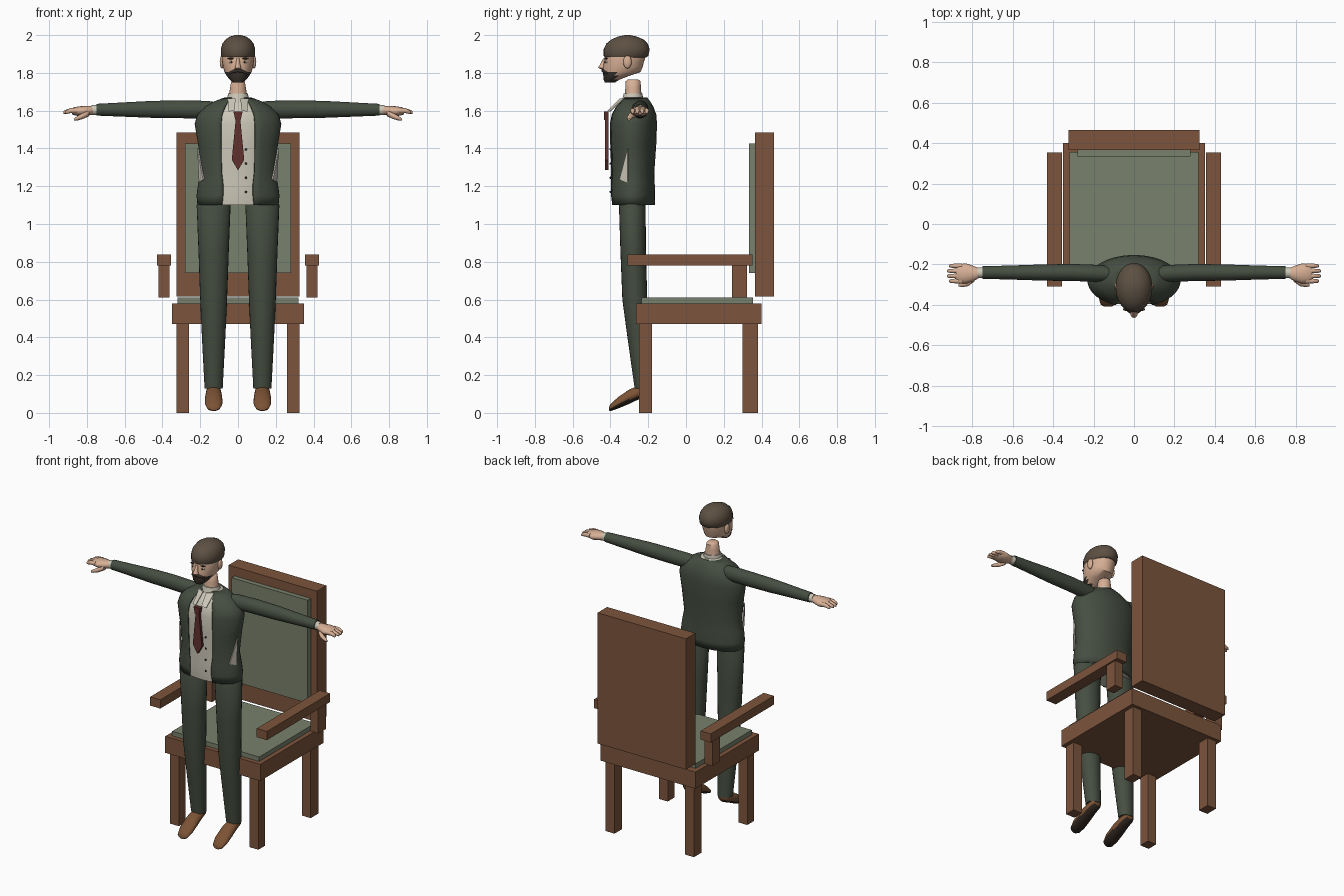
import bpy, bmesh
from math import sin, cos, pi, asin
from mathutils import Vector

if "Cube" in bpy.data.objects:
    bpy.data.objects.remove(bpy.data.objects["Cube"])


def material(name, *rgb):
    m = bpy.data.materials.new(name)
    m.use_nodes = True
    m.diffuse_color = (*rgb, 1)
    m.node_tree.nodes["Principled BSDF"].inputs["Base Color"].default_value = (*rgb, 1)
    return m


wood = material("wood", .2, .09, .046)
fabric = material("green upholstery", .19, .22, .15)
suit = material("suit green", .06, .075, .052)
skin = material("skin", .68, .43, .3)
linen = material("shirt linen", .6, .57, .48)
tie_red = material("tie red", .12, .03, .027)
hair = material("hair brown", .11, .08, .055)
beard = material("beard dark", .04, .03, .022)
leather = material("shoe leather", .2, .085, .035)
sole = material("sole dark", .03, .02, .015)


def finish(name, bm, mats, angle=45):
    bmesh.ops.recalc_face_normals(bm, faces=bm.faces)
    mesh = bpy.data.meshes.new(name)
    bm.to_mesh(mesh)
    bm.free()
    for m in mats:
        mesh.materials.append(m)
    ob = bpy.data.objects.new(name, mesh)
    bpy.context.collection.objects.link(ob)
    if angle:
        bpy.ops.object.select_all(action="DESELECT")
        ob.select_set(True)
        bpy.context.view_layer.objects.active = ob
        bpy.ops.object.shade_smooth_by_angle(angle=angle * pi / 180)
    return ob


def box(name, mat, x, y, z):
    """Box from (min, max) pairs."""
    bm = bmesh.new()
    bmesh.ops.create_cube(bm, size=1)
    for v in bm.verts:
        v.co = [(a + b) / 2 + c * (b - a) for (a, b), c in zip((x, y, z), v.co)]
    return finish(name, bm, [mat], 0)


def ball(name, mat, centre, radii):
    bm = bmesh.new()
    bmesh.ops.create_uvsphere(bm, u_segments=14, v_segments=8, radius=1)
    for v in bm.verts:
        v.co = [c + r * p for c, r, p in zip(centre, radii, v.co)]
    return finish(name, bm, [mat], 80)


def loft(name, mats, rings, axis="z", n=24, gaps=None, rule=None):
    """Skin ellipses (t, cu, cv, ru, rv) along an axis; gaps leave the front open."""
    order = {"z": (1, 2, 0), "x": (0, 1, 2), "y": (1, 0, 2)}[axis]
    bm, loops = bmesh.new(), []
    for i, (t, cu, cv, ru, rv) in enumerate(rings):
        a0 = asin(min(.95, gaps[i] / ru)) if gaps else 0
        loop = []
        for k in range(n):
            a = a0 + (2 * pi - 2 * a0) * k / (n - 1 if gaps else n)
            p = (t, cu + ru * sin(a), cv - rv * cos(a))
            co = (p[1], p[2], p[0]) if axis == "z" else [p[j] for j in order]
            loop.append(bm.verts.new(co))
        loops.append(loop)
    for a, b in zip(loops, loops[1:]):
        for k in range(n - 1 if gaps else n):
            j = (k + 1) % n
            bm.faces.new((a[k], a[j], b[j], b[k]))
    if not gaps:
        bm.faces.new(loops[0])
        bm.faces.new(loops[-1])
    bmesh.ops.recalc_face_normals(bm, faces=bm.faces)
    bm.normal_update()
    if rule:
        for f in bm.faces:
            f.material_index = rule(f.calc_center_median(), f.normal)
    return finish(name, bm, mats)


def plate(name, mat, points, depth):
    """Outline pushed out along a direction."""
    bm = bmesh.new()
    f = bm.faces.new([bm.verts.new(p) for p in points])
    new = bmesh.ops.extrude_face_region(bm, geom=[f])["geom"]
    bmesh.ops.translate(bm, vec=depth, verts=[g for g in new if isinstance(g, bmesh.types.BMVert)])
    return finish(name, bm, [mat], 0)


def fb(z, cx, rx, front, back):
    """Upright ring given by its front and back extent."""
    return (z, cx, (front + back) / 2, rx, (back - front) / 2)


# Chair
box("seat_frame", wood, (-.35, .35), (-.265, .4), (.47, .58))
box("seat_cushion", fabric, (-.32, .32), (-.235, .355), (.58, .61))
box("chair_back", wood, (-.325, .325), (.365, .465), (.615, 1.485))
box("back_cushion", fabric, (-.28, .28), (.333, .365), (.74, 1.425))

SIDES = (("left", 1), ("right", -1))
for side, s in SIDES:
    def span(a, b):
        return tuple(sorted((s * a, s * b)))
    box(side + "_front_chair_leg", wood, span(.26, .325), (-.25, -.18), (0, .47))
    box(side + "_back_chair_leg", wood, span(.26, .325), (.3, .38), (0, .47))
    box(side + "_armrest", wood, span(.355, .43), (-.31, .353), (.78, .838))
    box(side + "_armrest_post", wood, span(.362, .42), (.243, .323), (.61, .78))

# Torso: open jacket over a shirt
torso = [(1.1, .215, -.4, -.165), (1.15, .22, -.405, -.163), (1.21, .212, -.405, -.165),
         (1.28, .197, -.405, -.167), (1.42, .212, -.41, -.157), (1.53, .23, -.412, -.153),
         (1.58, .215, -.402, -.157), (1.62, .175, -.38, -.172), (1.65, .125, -.35, -.19),
         (1.67, .07, -.33, -.205)]
opening = [.085, .08, .08, .088, .09, .09, .085, .07, .055, .03]
jacket = loft("jacket", [suit], [fb(z, 0, r, f, b) for z, r, f, b in torso], n=32, gaps=opening)
thick = jacket.modifiers.new("cloth", "SOLIDIFY")
thick.thickness = .008
loft("shirt", [linen], [fb(z, 0, r - .011, f + .009, b - .011) for z, r, f, b in torso], n=32)
loft("shirt_collar", [linen], [(1.63, 0, -.285, .065, .06), (1.69, 0, -.28, .052, .05)])
loft("neck", [skin], [(1.67, 0, -.28, .05, .046), (1.72, 0, -.28, .042, .041),
                      (1.755, 0, -.28, .036, .04), (1.765, 0, -.28, .025, .028)])

# Tie and shirt buttons
plate("tie", tie_red, [(-.012, -.41, 1.555), (-.033, -.41, 1.34), (0, -.41, 1.285),
                       (.033, -.41, 1.34), (.012, -.41, 1.555)], (0, -.018, 0))
plate("tie_knot", tie_red, [(-.024, -.41, 1.595), (-.014, -.41, 1.55),
                            (.014, -.41, 1.55), (.024, -.41, 1.595)], (0, -.024, 0))
for i in range(4):
    ball(f"shirt_button_{i}", beard, (.042, -.4, 1.17 + .075 * i), (.006, .005, .006))

# Head
loft("head", [skin, beard],
     [fb(1.75, 0, .028, -.43, -.375), fb(1.765, 0, .045, -.437, -.35),
      fb(1.785, 0, .06, -.438, -.3), fb(1.805, 0, .072, -.44, -.24),
      fb(1.83, 0, .079, -.44, -.23), fb(1.86, 0, .084, -.435, -.222),
      fb(1.9, 0, .085, -.43, -.21), fb(1.95, 0, .075, -.41, -.22)], n=32,
     rule=lambda c, n: int(c.z < 1.802 and c.y < -.37))
loft("hair", [hair],
     [fb(1.882, 0, .084, -.43, -.21), fb(1.89, 0, .09, -.436, -.2), fb(1.925, 0, .091, -.436, -.192),
      fb(1.955, 0, .083, -.422, -.203), fb(1.977, 0, .066, -.395, -.225),
      fb(1.992, 0, .043, -.36, -.26), fb(2, 0, .015, -.325, -.295)], n=32)
loft("nose", [skin], [(1.818, 0, -.435, .012, .012), (1.827, 0, -.443, .018, .022),
                      (1.84, 0, -.44, .013, .018), (1.875, 0, -.43, .008, .009)], n=10)
loft("moustache", [beard], [(-.045, -.418, 1.8, .006, .007), (-.02, -.435, 1.81, .009, .01),
                            (0, -.439, 1.812, .009, .008), (.02, -.435, 1.81, .009, .01),
                            (.045, -.418, 1.8, .006, .007)], "x", 10)

# Paired parts of the figure
for side, s in SIDES:
    ball(side + "_ear", skin, (s * .085, -.31, 1.858), (.012, .022, .035))
    ball(side + "_eye", linen, (s * .035, -.42, 1.857), (.014, .008, .007))
    ball(side + "_pupil", sole, (s * .035, -.427, 1.857), (.005, .004, .006))
    ball(side + "_eyebrow", beard, (s * .036, -.422, 1.876), (.02, .008, .005))
    plate(side + "_collar_point", linen, [(s * .012, -.345, 1.665), (s * .055, -.325, 1.665),
                                          (s * .05, -.4, 1.595), (s * .02, -.41, 1.6)], (0, -.006, 0))
    plate(side + "_shirt_gap", linen, [(s * .209, -.307, 1.4), (s * .178, -.35, 1.235),
                                       (s * .2, -.307, 1.22)], (s * .007, -.003, 0))

    # Sleeve, cuff and hand
    loft(side + "_sleeve", [suit],
         [(s * .1, -.25, 1.602, .035, .04), (s * .16, -.245, 1.605, .042, .047),
          (s * .3, -.24, 1.607, .042, .047), (s * .45, -.24, 1.607, .04, .045),
          (s * .6, -.24, 1.606, .035, .038), (s * .75, -.24, 1.605, .031, .031)], "x")
    loft(side + "_cuff", [linen], [(s * .74, -.24, 1.604, .027, .027),
                                   (s * .775, -.242, 1.603, .026, .026)], "x")
    loft(side + "_palm", [skin],
         [(s * .765, -.243, 1.602, .023, .022), (s * .79, -.245, 1.6, .036, .025),
          (s * .83, -.245, 1.597, .05, .027), (s * .865, -.245, 1.597, .047, .022),
          (s * .88, -.245, 1.597, .038, .015)], "x", 16)
    for i in range(4):
        y = -.282 + .025 * i
        tip = .91 + .01 * (i in (1, 2))
        loft(f"{side}_finger_{i}", [skin],
             [(s * .85, y, 1.6, .013, .014), (s * .885, y, 1.6, .012, .013),
              (s * tip, y, 1.592, .009, .01), (s * (tip + .005), y, 1.59, .004, .005)], "x", 10)
    loft(side + "_thumb", [skin],
         [(s * .79, -.27, 1.587, .015, .017), (s * .82, -.292, 1.572, .016, .016),
          (s * .85, -.3, 1.56, .013, .012), (s * .868, -.302, 1.553, .006, .006)], "x", 10)

    # Trouser leg and shoe
    x = s * .129
    loft(side + "_trouser_leg", [suit],
         [fb(1.125, x, .075, -.345, -.22), fb(1.1, x, .09, -.355, -.214),
          fb(.85, x, .08, -.347, -.212), fb(.6, x, .071, -.337, -.205),
          fb(.4, x, .062, -.31, -.195), fb(.13, x, .048, -.272, -.185)])
    loft(side + "_shoe", [leather, sole],
         [(-.408, x, .022, .02, .01), (-.398, x, .029, .036, .019), (-.36, x, .053, .047, .03),
          (-.3, x, .086, .045, .038), (-.25, x, .108, .04, .036),
          (-.205, x, .122, .037, .03), (-.19, x, .127, .022, .018)], "y",
         rule=lambda c, n: int(n.z < -.45))
